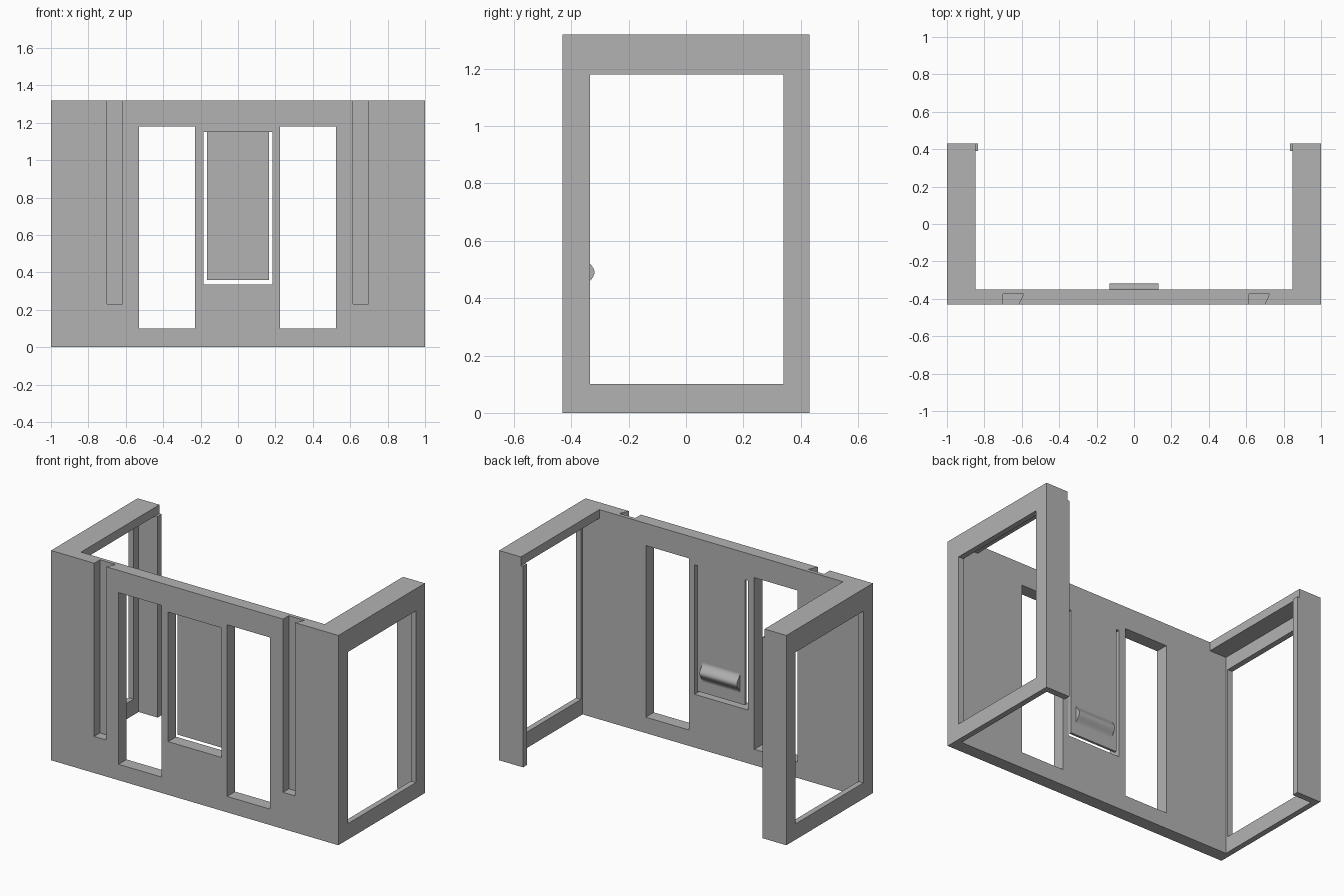
import bpy, bmesh, math

old = bpy.data.objects.get("Cube")
if old:
    bpy.data.objects.remove(old, do_unlink=True)

grey = bpy.data.materials.new("plain_grey")
grey.use_nodes = True
colour = (0.45, 0.45, 0.45, 1)
grey.diffuse_color = colour
grey.node_tree.nodes["Principled BSDF"].inputs["Base Color"].default_value = colour


def prism(name, outline, depth):
    """Extrude a closed outline of 3D points along a vector."""
    bm = bmesh.new()
    face = bm.faces.new([bm.verts.new(p) for p in outline])
    out = bmesh.ops.extrude_face_region(bm, geom=[face])
    moved = [v for v in out["geom"] if isinstance(v, bmesh.types.BMVert)]
    bmesh.ops.translate(bm, vec=depth, verts=moved)
    bmesh.ops.recalc_face_normals(bm, faces=bm.faces)
    mesh = bpy.data.meshes.new(name)
    bm.to_mesh(mesh)
    bm.free()
    mesh.materials.append(grey)
    obj = bpy.data.objects.new(name, mesh)
    bpy.context.collection.objects.link(obj)
    return obj


def box(name, x, y, z):
    (x0, x1), (y0, y1), (z0, z1) = sorted(x), y, z
    base = [(x0, y0, z0), (x1, y0, z0), (x1, y1, z0), (x0, y1, z0)]
    return prism(name, base, (0, 0, z1 - z0))


def cut(obj, cutters):
    """Subtract the cutters, keep the result and discard them."""
    for c in cutters:
        c.hide_render = True
        mod = obj.modifiers.new("opening", "BOOLEAN")
        mod.operation = "DIFFERENCE"
        mod.solver = "EXACT"
        mod.object = c
    bpy.context.view_layer.update()
    graph = bpy.context.evaluated_depsgraph_get()
    mesh = bpy.data.meshes.new_from_object(obj.evaluated_get(graph))
    obj.modifiers.clear()
    obj.data = mesh
    for c in cutters:
        bpy.data.objects.remove(c, do_unlink=True)


FRONT, BACK, INNER = -0.43, 0.43, -0.35
TOP, BEAM_Z = 1.32, 1.265
THROUGH = (FRONT - 0.1, INNER + 0.1)

# Front wall with two windows, a latch opening and two dovetail grooves
wall = box("front_wall", (-1, 1), (FRONT, INNER), (0, TOP))
cutters = [box("latch_cutter", (-0.185, 0.185), THROUGH, (0.335, 1.15))]
for x in (-0.53, 0.225):
    cutters.append(box("window_cutter", (x, x + 0.3), THROUGH, (0.1, 1.18)))
for x in (-0.7, 0.615):
    outline = [(x, FRONT - 0.03, 0.23), (x + 0.07, FRONT - 0.03, 0.23),
               (x + 0.11, -0.373, 0.23), (x, -0.373, 0.23)]
    cutters.append(prism("groove_cutter", outline, (0, 0, 1.2)))
cut(wall, cutters)

# Thin spring tab hanging in the latch opening, flush with the inside
box("latch_tab", (-0.165, 0.165), (INNER - 0.015, INNER), (0.36, 1.15))

# Rounded catch on the inside of the tab
steps = 20
profile = []
for i in range(steps + 1):
    t = 2 * i / steps - 1
    bulge = 0.031 * math.cos(t * math.pi / 2) ** 2
    profile.append((-0.13, INNER + bulge, 0.49 + 0.06 * t))
catch = prism("latch_catch", profile, (0.26, 0, 0))
bpy.context.view_layer.objects.active = catch
catch.select_set(True)
bpy.ops.object.shade_smooth_by_angle(angle=math.radians(35))

# Side frames: thin panel, top beam and back post
for s, side in ((1, "left"), (-1, "right")):
    panel = box(side + "_side_panel", (s * 0.965, s), (INNER, 0.39), (0, BEAM_Z))
    opening = box("side_cutter", (s * 0.8, s * 1.1), (-0.335, 0.34), (0.1, 1.18))
    cut(panel, [opening])
    box(side + "_top_beam", (s * 0.848, s), (INNER, BACK), (BEAM_Z, TOP))
    box(side + "_back_post", (s * 0.833, s), (0.39, BACK), (0, BEAM_Z))
